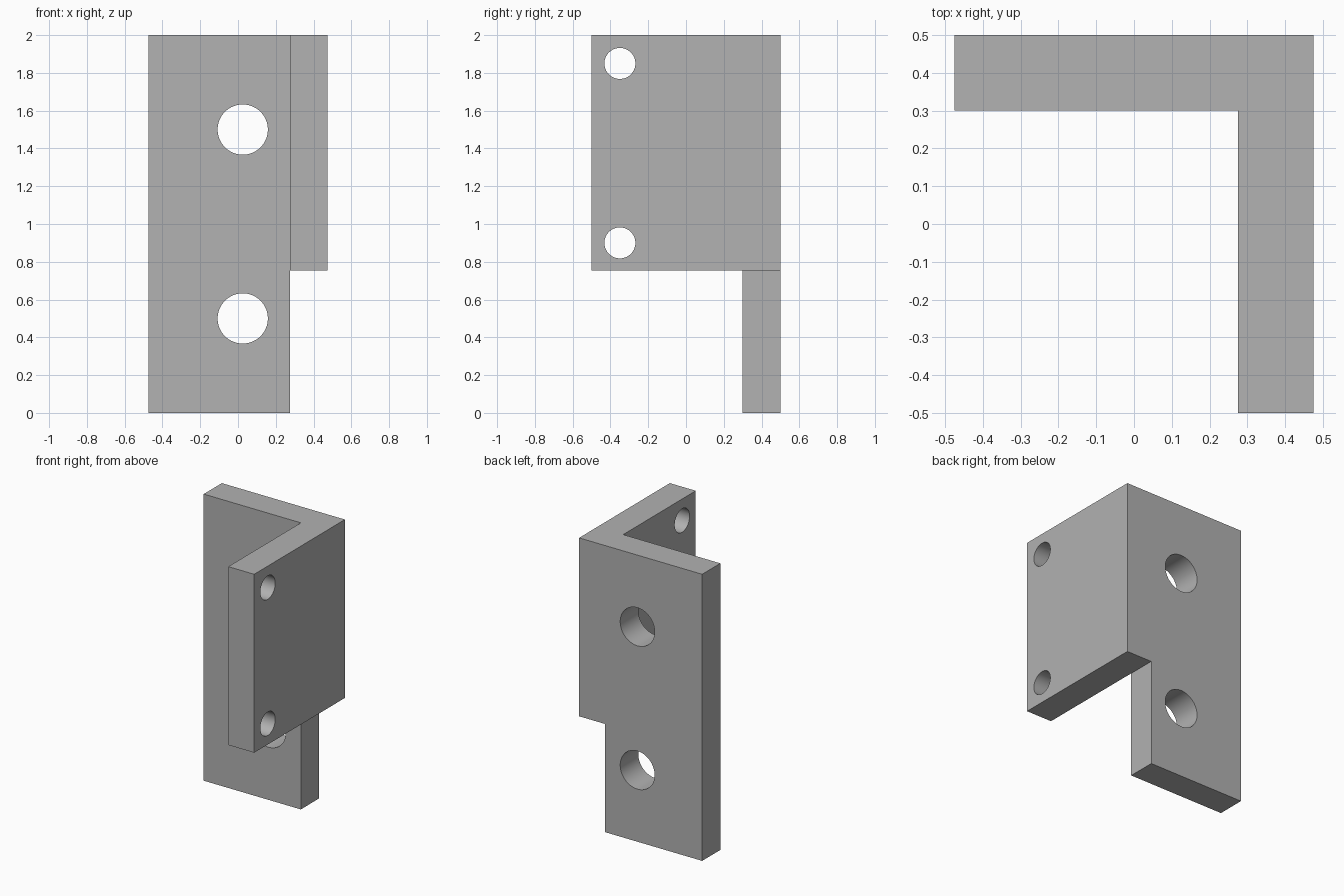
import bpy
import bmesh
from math import pi
from mathutils import Vector

cube = bpy.data.objects.get("Cube")
if cube:
    bpy.data.objects.remove(cube, do_unlink=True)

# Main dimensions
LEFT, INNER, RIGHT = -0.475, 0.275, 0.475
BACK, PLATE_FRONT, ARM_FRONT = 0.5, 0.3, -0.5
NOTCH, TOP = 0.755, 2.0

grey = bpy.data.materials.new("plain_grey")
grey.use_nodes = True
colour = (0.445, 0.445, 0.445, 1)
grey.diffuse_color = colour
grey.node_tree.nodes["Principled BSDF"].inputs["Base Color"].default_value = colour


def pull(bm, faces, y):
    """Extrude faces to a new depth and drop the originals."""
    result = bmesh.ops.extrude_face_region(bm, geom=faces)["geom"]
    for v in result:
        if isinstance(v, bmesh.types.BMVert):
            v.co.y = y
    return [f for f in result if isinstance(f, bmesh.types.BMFace)]


# Back plate outline, split where the side plate joins it
bm = bmesh.new()
outline = [(LEFT, 0), (INNER, 0), (INNER, NOTCH), (INNER, TOP), (LEFT, TOP),
           (RIGHT, NOTCH), (RIGHT, TOP)]
a, b, c, d, e, f, g = [bm.verts.new((x, BACK, z)) for x, z in outline]
backs = [bm.faces.new((a, b, c, d, e)), bm.faces.new((c, f, g, d))]

# Thicken the back plate, then pull the side plate forward
fronts = pull(bm, backs, PLATE_FRONT)
strip = max(fronts, key=lambda face: face.calc_center_median().x)
pull(bm, [strip], ARM_FRONT)

# Close the back if the extrusion consumed it, and merge flat regions
edges = [edge for edge in bm.edges if edge.is_boundary]
if edges:
    bmesh.ops.holes_fill(bm, edges=edges, sides=0)
bmesh.ops.recalc_face_normals(bm, faces=bm.faces[:])
bmesh.ops.dissolve_limit(bm, angle_limit=0.01, verts=bm.verts[:], edges=bm.edges[:])
mesh = bpy.data.meshes.new("angle_bracket")
bm.to_mesh(mesh)
bm.free()
bracket = bpy.data.objects.new("angle_bracket", mesh)
bpy.context.collection.objects.link(bracket)


def drill(centre, radius, rotation):
    """Cut a round hole through one plate."""
    bpy.ops.mesh.primitive_cylinder_add(vertices=64, radius=radius, depth=0.4,
                                        location=centre, rotation=rotation)
    cutter = bpy.context.object
    cutter.name = "hole_cutter"
    cutter.hide_render = True
    mod = bracket.modifiers.new("hole", 'BOOLEAN')
    mod.operation = 'DIFFERENCE'
    mod.solver = 'EXACT'
    mod.object = cutter
    bpy.ops.object.select_all(action='DESELECT')
    bracket.select_set(True)
    bpy.context.view_layer.objects.active = bracket
    bpy.ops.object.modifier_apply(modifier=mod.name)
    bpy.data.objects.remove(cutter, do_unlink=True)


# Large holes in the back plate, small holes in the side plate
for z in (0.5, 1.5):
    drill(Vector((0.025, 0.4, z)), 0.133, (pi / 2, 0, 0))
for z in (0.9, 1.85):
    drill(Vector((0.375, -0.35, z)), 0.082, (0, pi / 2, 0))

bracket.data.materials.clear()
bracket.data.materials.append(grey)
for poly in bracket.data.polygons:
    poly.material_index = 0
bpy.ops.object.shade_smooth_by_angle()
